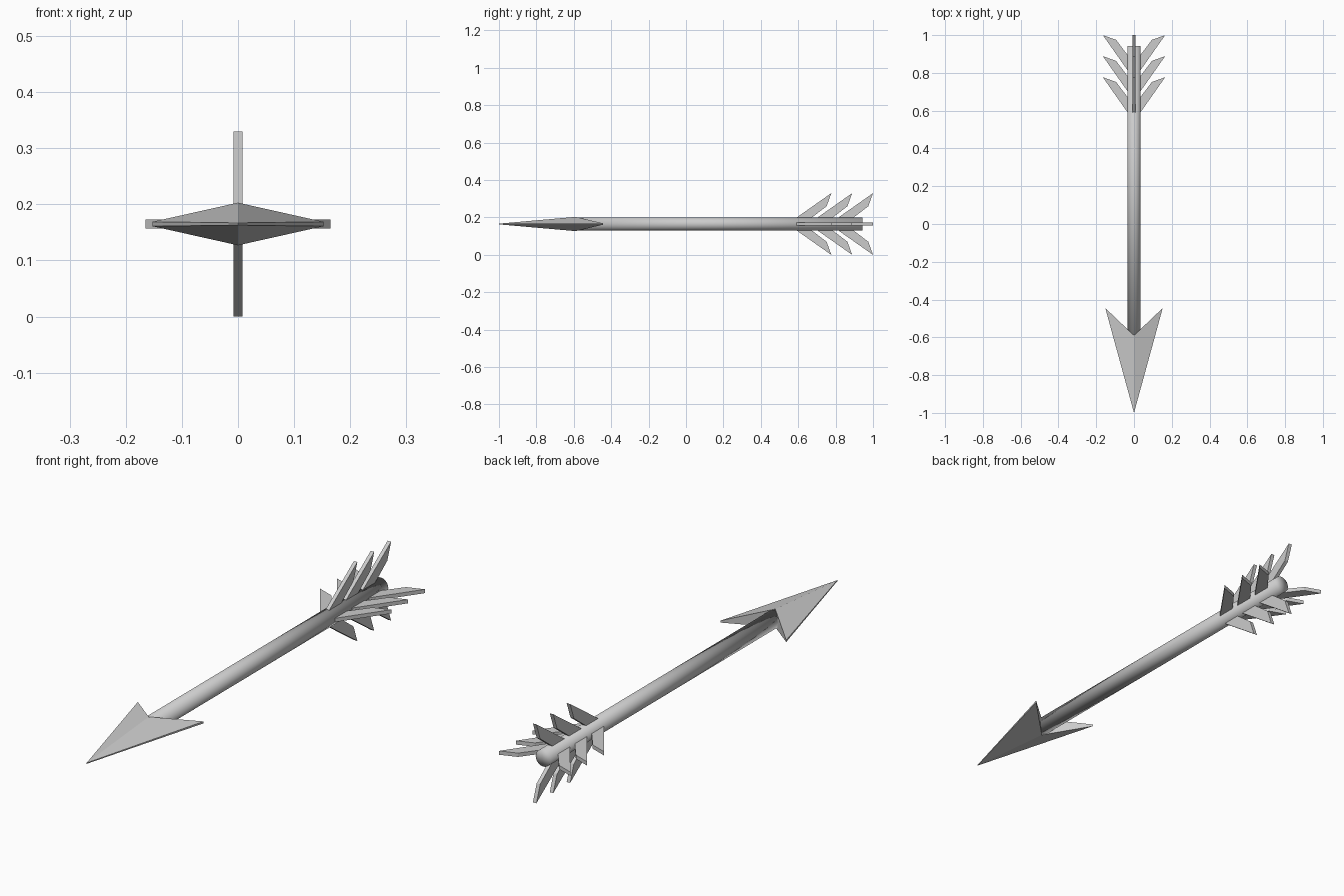
import bpy, bmesh
from math import pi
from mathutils import Matrix, Vector

if "Cube" in bpy.data.objects:
    bpy.data.objects.remove(bpy.data.objects["Cube"])

AXIS_Z = 0.165


def make_object(name, bm, smooth=False):
    bmesh.ops.recalc_face_normals(bm, faces=bm.faces)
    for f in bm.faces:
        f.smooth = smooth
    mesh = bpy.data.meshes.new(name)
    bm.to_mesh(mesh)
    bm.free()
    obj = bpy.data.objects.new(name, mesh)
    obj.location.z = AXIS_Z
    bpy.context.collection.objects.link(obj)
    return obj


def extrude_outline(bm, points, half):
    """Closed solid from an x-y outline; half gives the half thickness per point."""
    top = [bm.verts.new((x, y, h)) for (x, y), h in zip(points, half)]
    low = [bm.verts.new((x, y, -h)) for (x, y), h in zip(points, half)]
    n = len(points)
    for i in range(n):
        j = (i + 1) % n
        bm.faces.new((top[i], top[j], low[j], low[i]))
    return top, low


# Shaft: round rod, softly shaded including its end
bm = bmesh.new()
y0, y1 = -0.60, 0.943
bmesh.ops.create_cone(bm, cap_ends=True, cap_tris=True, segments=32,
                      radius1=0.035, radius2=0.035, depth=y1 - y0,
                      matrix=Matrix.Translation((0, (y0 + y1) / 2, 0))
                      @ Matrix.Rotation(pi / 2, 4, 'X'))
make_object("shaft", bm, smooth=True)

# Arrowhead: barbed blade, thick at the central ridge and thin at the edges
bm = bmesh.new()
top, low = extrude_outline(
    bm, [(0, -1.0), (0.152, -0.445), (0, -0.59), (-0.152, -0.445)],
    [0.002, 0.004, 0.038, 0.004])
for ring in (top, low):
    bm.faces.new((ring[0], ring[1], ring[2]))
    bm.faces.new((ring[0], ring[2], ring[3]))
make_object("arrowhead", bm)

# Fletching: three swept vanes on each of four sides
vane = [(0.025, 0.578), (0.165, 0.777), (0.095, 0.752), (0.025, 0.66)]
bm = bmesh.new()
for side in range(4):
    turn = Matrix.Rotation(side * pi / 2, 4, 'Y')
    for row in range(3):
        pts = [(x, y + row * 0.1115) for x, y in vane]
        top, low = extrude_outline(bm, pts, [0.008] * 4)
        bm.faces.new(top)
        bm.faces.new(low)
        bmesh.ops.transform(bm, matrix=turn, verts=top + low)
make_object("fletching", bm)
